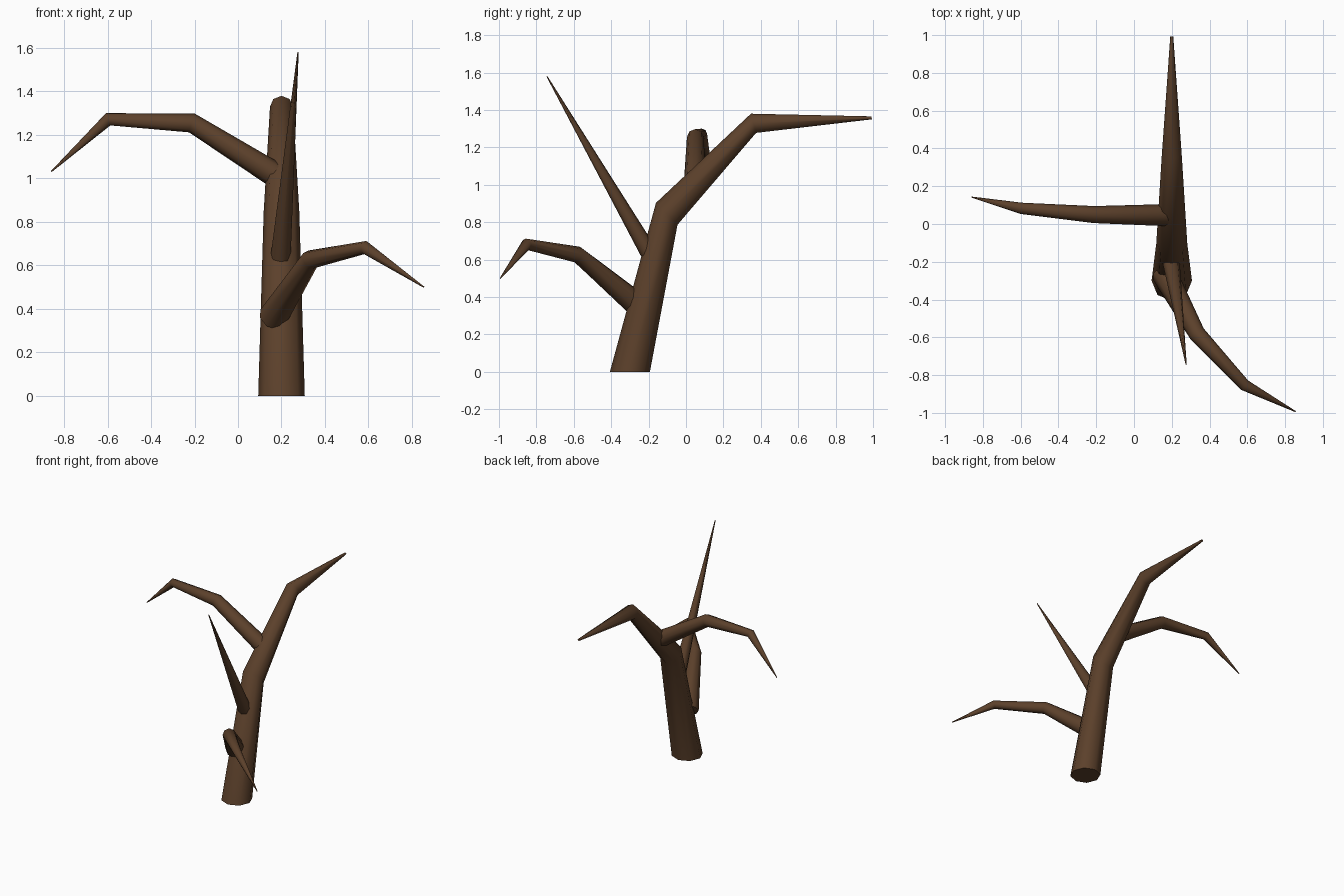
import bpy, bmesh, math
from mathutils import Vector

if "Cube" in bpy.data.objects:
    bpy.data.objects.remove(bpy.data.objects["Cube"])

SIDES = 8
bark = bpy.data.materials.new("bark")
bark.diffuse_color = (0.107, 0.052, 0.024, 1)
bark.use_nodes = True
bark.node_tree.nodes["Principled BSDF"].inputs["Base Color"].default_value = bark.diffuse_color


def limb(name, points, ref, normals=None):
    """Tapered eight-sided tube through (x, y, z, radius) points."""
    pos = [Vector(p[:3]) for p in points]
    bm = bmesh.new()
    rings = []
    for i, p in enumerate(points):
        # ring plane: given normal, or the mitre between neighbouring segments
        n = Vector((0, 0, 0))
        if i > 0:
            n += (pos[i] - pos[i - 1]).normalized()
        if i < len(pos) - 1:
            n += (pos[i + 1] - pos[i]).normalized()
        if normals and i in normals:
            n = Vector(normals[i])
        n.normalize()
        u = Vector(ref)
        u = (u - n * u.dot(n)).normalized()
        v = n.cross(u)
        ring = []
        for k in range(SIDES):
            a = 2 * math.pi * k / SIDES
            ring.append(bm.verts.new(pos[i] + (u * math.cos(a) + v * math.sin(a)) * p[3]))
        rings.append(ring)
    for a, b in zip(rings, rings[1:]):
        for k in range(SIDES):
            j = (k + 1) % SIDES
            bm.faces.new((a[k], a[j], b[j], b[k]))
    bm.faces.new(rings[0][::-1])
    bm.faces.new(rings[-1])
    me = bpy.data.meshes.new(name)
    bm.to_mesh(me)
    bm.free()
    me.materials.append(bark)
    ob = bpy.data.objects.new(name, me)
    bpy.context.collection.objects.link(ob)
    bpy.ops.object.select_all(action='DESELECT')
    ob.select_set(True)
    bpy.context.view_layer.objects.active = ob
    bpy.ops.object.shade_smooth_by_angle(angle=math.radians(50))
    return ob


# Leaning trunk that bends backwards
limb("trunk", [(0.2, -0.3, 0, 0.107), (0.2, -0.103, 0.845, 0.082),
               (0.2, 0.361, 1.329, 0.053), (0.2, 0.993, 1.358, 0.008)],
     (1, 0, 0), {0: (0, 0, 1), 1: (0, 0.71, 0.70), 2: (0, 0.965, 0.26)})

# Low branch to the front right
limb("low_branch", [(0.16, -0.262, 0.36, 0.068), (0.333, -0.58, 0.627, 0.045),
                    (0.585, -0.853, 0.682, 0.031), (0.855, -0.993, 0.5, 0.003)],
     (0, 0, 1))

# High branch to the left
limb("left_branch", [(0.165, 0.047, 1.02, 0.058), (-0.212, 0.05, 1.255, 0.045),
                     (-0.597, 0.083, 1.272, 0.03), (-0.858, 0.142, 1.032, 0.003)],
     (0, 0, 1))

# Straight pointed shoot
limb("shoot", [(0.196, -0.2, 0.64, 0.046), (0.276, -0.743, 1.579, 0.003)],
     (1, 0, 0))
